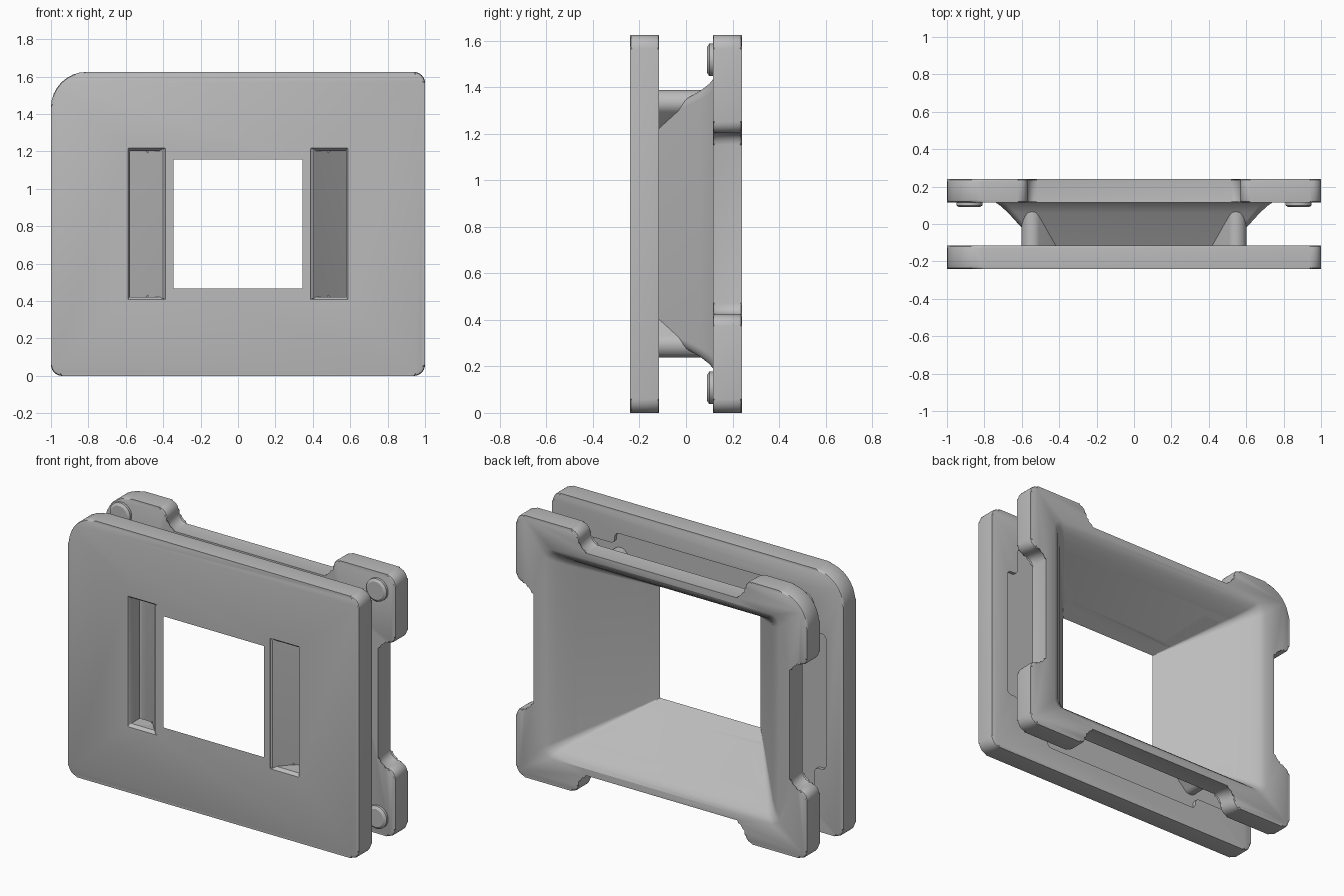
import bpy, bmesh, math
from mathutils import Vector

if "Cube" in bpy.data.objects:
    bpy.data.objects.remove(bpy.data.objects["Cube"])

grey = bpy.data.materials.new("plain grey plastic")
grey.use_nodes = True
grey.diffuse_color = (0.5, 0.5, 0.5, 1)
grey.node_tree.nodes["Principled BSDF"].inputs["Base Color"].default_value = (0.5, 0.5, 0.5, 1)

MID = 0.8125                  # height of the centre line
W, H = 1.0, MID               # half width and half height of the plates
FRONT, BACK, GAP = -0.24, 0.24, 0.115
QUADRANTS = [(1, 1), (-1, 1), (-1, -1), (1, -1)]


def rounded(corners, steps=8):
    """Outline from (x, z, radius) corners, each replaced by an arc."""
    pts = []
    n = len(corners)
    for i, (x, z, r) in enumerate(corners):
        p = Vector((x, z))
        a = (Vector(corners[i - 1][:2]) - p).normalized()
        b = (Vector(corners[(i + 1) % n][:2]) - p).normalized()
        half = a.angle(b) / 2
        centre = p + (a + b).normalized() * r / math.sin(half)
        reach = r / math.tan(half)
        start, end = p + a * reach - centre, p + b * reach - centre
        sweep = start.angle_signed(end)
        for k in range(steps + 1):
            t = -sweep * k / steps
            c, s = math.cos(t), math.sin(t)
            pts.append(centre + Vector((start.x * c - start.y * s, start.x * s + start.y * c)))
    return pts


def rect(hx, hz, r, cx=0):
    return rounded([(cx + sx * hx, sz * hz, r) for sx, sz in QUADRANTS])


def four_way(quarter):
    """Repeat a quarter outline, running from +x round to +z, in all quadrants."""
    out = []
    for i, (sx, sz) in enumerate(QUADRANTS):
        part = [(sx * x, sz * z, r) for x, z, r in quarter]
        out += part[::-1] if i % 2 else part
    return out


def loft(name, sections, chamfer=0):
    """Solid through (y, outline) sections."""
    bm = bmesh.new()
    rings = [[bm.verts.new((p.x, y, p.y + MID)) for p in pts] for y, pts in sections]
    for a, b in zip(rings, rings[1:]):
        for i in range(len(a)):
            bm.faces.new((a[i - 1], a[i], b[i], b[i - 1]))
    caps = [bm.faces.new(rings[0]), bm.faces.new(rings[-1])]
    if chamfer:
        edges = [e for f in caps for e in f.edges]
        bmesh.ops.bevel(bm, geom=edges, offset=chamfer, segments=2, profile=0.5, affect='EDGES')
    bmesh.ops.recalc_face_normals(bm, faces=bm.faces)
    mesh = bpy.data.meshes.new(name)
    bm.to_mesh(mesh)
    bm.free()
    mesh.materials.append(grey)
    obj = bpy.data.objects.new(name, mesh)
    bpy.context.collection.objects.link(obj)
    return obj


def cut(obj, *cutters):
    for c in cutters:
        mod = obj.modifiers.new("cut", 'BOOLEAN')
        mod.operation = 'DIFFERENCE'
        mod.solver = 'EXACT'
        mod.object = c


def hide(obj):
    obj.hide_render = True
    obj.hide_set(True)
    return obj


# Flared opening: half sizes grow from front to back
def flare(y, start):
    d = y - FRONT
    return start + 0.91 * d, start + 0.57 * d


def flare_ring(y, start, r, extra=0):
    hx, hz = flare(y, start)
    return y, rect(hx + extra, hz + extra, r)


INNER, OUTER = 0.345, 0.4
opening = hide(loft("opening_cutter", [
    (FRONT - 0.02, rect(INNER, INNER, 0.002)),
    flare_ring(FRONT, INNER, 0.002),
    flare_ring(0.16, INNER, 0.04),
    flare_ring(0.2, INNER, 0.045, 0.005),
    flare_ring(0.225, INNER, 0.05, 0.013),
    flare_ring(BACK, INNER, 0.06, 0.03),
    flare_ring(BACK + 0.02, INNER, 0.06, 0.05)]))

# Front plate with one large corner, two slots and a shallow rear pocket
plate_corners = [(sx * W, sz * H, 0.19 if (sx, sz) == (-1, 1) else 0.06) for sx, sz in QUADRANTS]
outline = rounded(plate_corners)
front_plate = loft("front_plate", [(FRONT, outline), (-GAP, outline)], 0.014)
slots = [hide(loft(side + "_slot_cutter", [
    (FRONT - 0.02, rect(0.1, 0.405, 0.003, cx)),
    (FRONT, rect(0.1, 0.405, 0.003, cx)),
    (FRONT + 0.02, rect(0.09, 0.39, 0.003, cx)),
    (-0.05, rect(0.09, 0.39, 0.003, cx))])) for side, cx in (("left", 0.488), ("right", -0.488))]
cross = rounded(four_way([(0.88, 0.42, 0.03), (0.8, 0.42, 0.03), (0.8, 0.6, 0.03),
                          (0.57, 0.6, 0.03), (0.57, 0.67, 0.03)]))
pocket = hide(loft("pocket_cutter", [(-GAP - 0.02, cross), (-0.05, cross)]))
cut(front_plate, opening, pocket, *slots)

# Back plate with a notch in the middle of every side
corners = four_way([(0.88, 0.39, 0.05), (W, 0.39, 0.05), (W, H, 0.06),
                    (0.57, H, 0.05), (0.57, 0.69, 0.05)])
corners = [(x, z, 0.19) if (x, z) == (-W, H) else (x, z, r) for x, z, r in corners]
outline = rounded(corners)
back_plate = loft("back_plate", [(GAP, outline), (BACK, outline)], 0.014)
cut(back_plate, opening)

# Funnel wall joining the plates
funnel = loft("funnel", [
    flare_ring(FRONT + 0.002, OUTER, 0.01),
    flare_ring(0.06, OUTER, 0.04),
    flare_ring(0.1, OUTER, 0.045, 0.008),
    flare_ring(0.125, OUTER, 0.05, 0.025)])
cut(funnel, opening)

# Diagonal ribs at the funnel corners and round feet on the back plate
for sx, sz in QUADRANTS:
    tag = ("upper_" if sz > 0 else "lower_") + ("left" if sx > 0 else "right")
    along, across = Vector((0.707 * sx, 0.707 * sz)), Vector((-0.707 * sz, 0.707 * sx))
    tip = Vector((0.545 * sx, 0.52 * sz)) + along * 0.055
    ends = [tip - along * 0.28 - across * 0.055, tip - across * 0.055,
            tip + across * 0.055, tip - along * 0.28 + across * 0.055]
    shape = rounded([(p.x, p.y, r) for p, r in zip(ends, (0.01, 0.054, 0.054, 0.01))])
    rib = loft(tag + "_rib", [(-0.15, shape), (0.08, shape)])
    cut(rib, opening)

    def disc(r):
        return rect(r, r, r * 0.995, 0)
    foot = loft(tag + "_foot", [(0.13, disc(0.07)), (0.1, disc(0.07)), (0.09, disc(0.055))])
    foot.location = (0.88 * sx, 0, 0.705 * sz)

# Apply the cuts, then smooth the curved surfaces only
for obj in [o for o in bpy.context.collection.objects if o.type == 'MESH' and not o.hide_render]:
    bpy.ops.object.select_all(action='DESELECT')
    obj.select_set(True)
    bpy.context.view_layer.objects.active = obj
    for mod in list(obj.modifiers):
        bpy.ops.object.modifier_apply(modifier=mod.name)
    bpy.ops.object.shade_smooth_by_angle(angle=math.radians(30))
for c in (opening, pocket, *slots):
    bpy.data.objects.remove(c)
